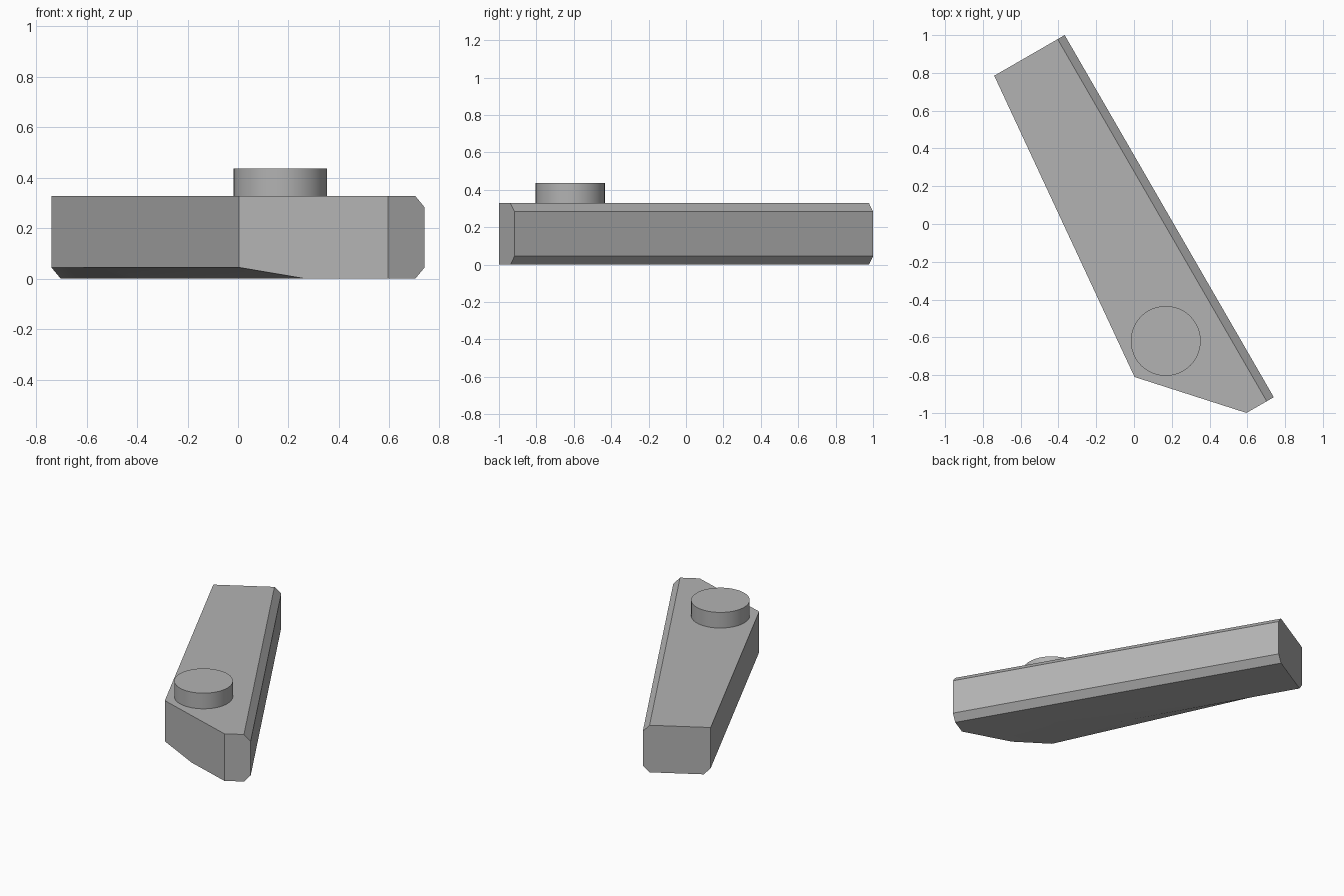
import bpy, bmesh
from mathutils import Vector

cube = bpy.data.objects.get("Cube")
if cube:
    bpy.data.objects.remove(cube)

# Material
grey = bpy.data.materials.new("light_grey")
grey.use_nodes = True
colour = (0.45, 0.45, 0.45, 1)
grey.diffuse_color = colour
grey.node_tree.nodes["Principled BSDF"].inputs["Base Color"].default_value = colour

HEIGHT, CHAMFER, STRIPS = 0.328, 0.045, 12

# Plan outline corners
back_left = Vector((-0.74, 0.785))
back_right = Vector((-0.367, 1.0))
tip_right = Vector((0.74, -0.917))
tip_left = Vector((0.595, -1.0))
front_left = Vector((0.003, -0.81))
across = (back_right - back_left).normalized() * 0.043
back_in, tip_in = back_right - across, tip_right - across
under_back = back_left + across
under_front = front_left.lerp(tip_left, 0.45)


def smooth(obj):
    bpy.ops.object.select_all(action="DESELECT")
    obj.select_set(True)
    bpy.context.view_layer.objects.active = obj
    bpy.ops.object.shade_smooth_by_angle(angle=0.45)


# Tapered wing body
bm = bmesh.new()


def vert(p, z):
    return bm.verts.new((p.x, p.y, z))


def row(p, q, z):
    return [vert(p.lerp(q, i / STRIPS), z) for i in range(STRIPS + 1)]


a_top, e_top, d_top, d_low = [vert(p, z) for p, z in (
    (back_left, HEIGHT), (front_left, HEIGHT), (tip_left, HEIGHT), (tip_left, 0))]
levels = (0, CHAMFER, HEIGHT - CHAMFER, HEIGHT)
back = [vert(p, z) for p, z in zip((back_in, back_right, back_right, back_in), levels)]
tip = [vert(p, z) for p, z in zip((tip_in, tip_right, tip_right, tip_in), levels)]
side = row(back_left, front_left, CHAMFER)
under = row(under_back, under_front, 0)

faces = [
    [a_top, e_top, d_top, tip[3], back[3]],
    [a_top] + side + [e_top],
    under + [d_low, tip[0], back[0]],
    [a_top, side[0], under[0]] + back,
    [d_top, d_low] + tip,
    [e_top, side[-1], under[-1], d_low, d_top],
]
# Long straight edge with its two chamfers
faces += [[back[i], back[i + 1], tip[i + 1], tip[i]] for i in range(3)]
# Twisted cut under the tapered edge
faces += [[side[i], side[i + 1], under[i + 1], under[i]] for i in range(STRIPS)]
for f in faces:
    bm.faces.new(f)
bmesh.ops.recalc_face_normals(bm, faces=bm.faces[:])
mesh = bpy.data.meshes.new("wing_body")
bm.to_mesh(mesh)
bm.free()
body = bpy.data.objects.new("wing_body", mesh)
bpy.context.collection.objects.link(body)
mesh.materials.append(grey)
smooth(body)

# Round stud on top
STUD = 0.109
bpy.ops.mesh.primitive_cylinder_add(vertices=48, radius=0.185, depth=STUD,
                                    location=(0.168, -0.619, HEIGHT + STUD / 2))
stud = bpy.context.object
stud.name = "stud"
stud.data.materials.append(grey)
smooth(stud)
